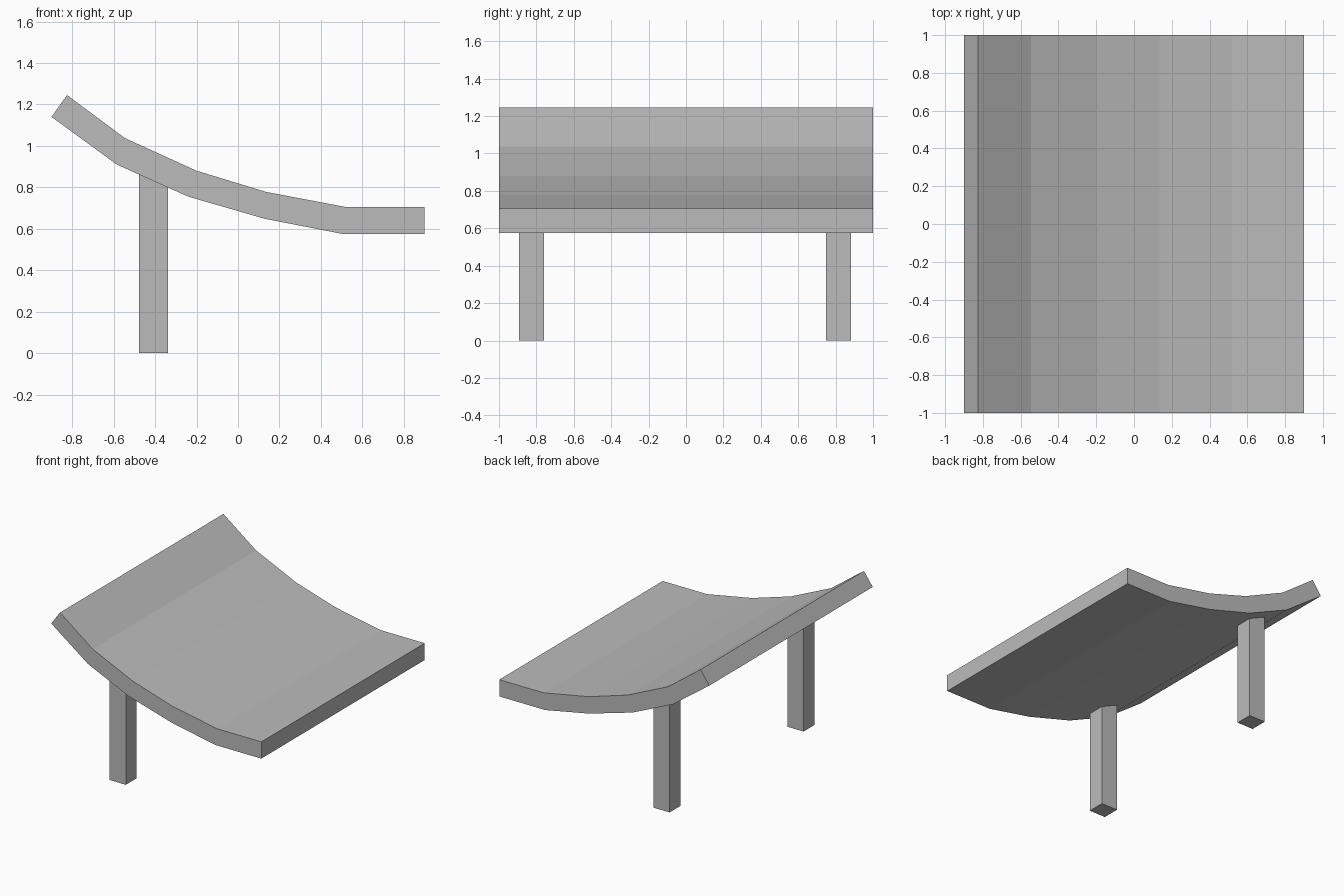
import bpy
import bmesh

cube = bpy.data.objects.get("Cube")
if cube:
    bpy.data.objects.remove(cube, do_unlink=True)

grey = bpy.data.materials.new("plain grey")
grey.use_nodes = True
colour = (0.5, 0.5, 0.5, 1)
grey.diffuse_color = colour
grey.node_tree.nodes["Principled BSDF"].inputs["Base Color"].default_value = colour


def extrude_profile(name, profile, y_min, y_max):
    """Extrude a closed (x, z) outline along y."""
    bm = bmesh.new()
    outline = bm.faces.new([bm.verts.new((x, y_min, z)) for x, z in profile])
    result = bmesh.ops.extrude_face_region(bm, geom=[outline], use_keep_orig=True)
    moved = [v for v in result["geom"] if isinstance(v, bmesh.types.BMVert)]
    bmesh.ops.translate(bm, verts=moved, vec=(0, y_max - y_min, 0))
    bmesh.ops.recalc_face_normals(bm, faces=bm.faces)
    mesh = bpy.data.meshes.new(name)
    bm.to_mesh(mesh)
    bm.free()
    mesh.materials.append(grey)
    obj = bpy.data.objects.new(name, mesh)
    bpy.context.collection.objects.link(obj)
    return obj


# Curved slab: upper edge, then lower edge back again
upper = [(-0.825, 1.245), (-0.545, 1.037), (-0.2, 0.88),
         (0.135, 0.778), (0.52, 0.705), (0.9, 0.705)]
lower = [(-0.9, 1.14), (-0.585, 0.91), (-0.24, 0.755),
         (0.13, 0.648), (0.505, 0.575), (0.9, 0.575)]
extrude_profile("curved_slab", upper + lower[::-1], -1, 1)

# Two square posts, their tops sunk into the slab
post = [(-0.477, 0), (-0.337, 0), (-0.337, 0.85), (-0.477, 0.91)]
for name, y in (("front_post", -0.825), ("back_post", 0.815)):
    extrude_profile(name, post, y - 0.067, y + 0.067)
